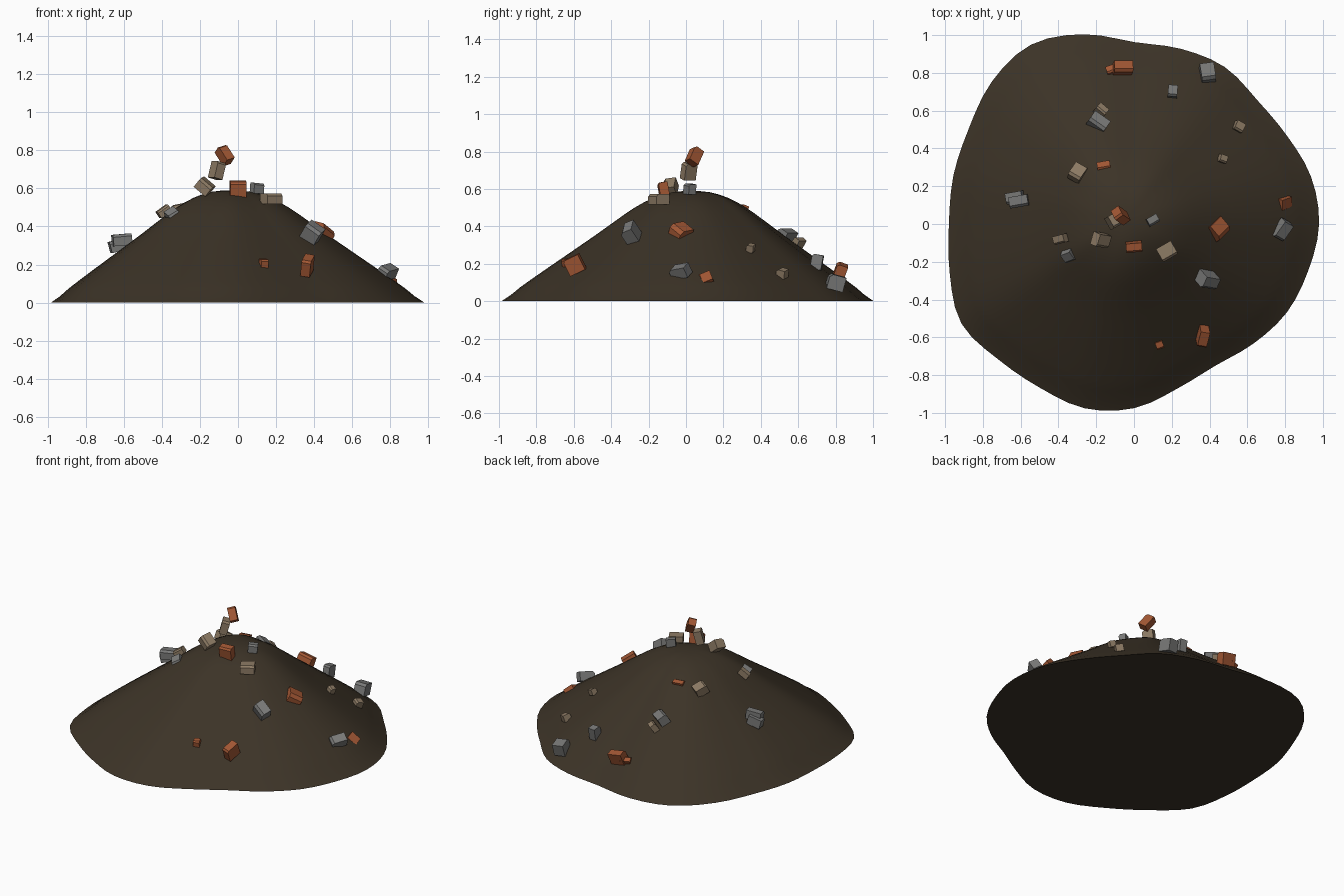
import bpy
import bmesh
from math import radians, cos, sin, tau
from mathutils import Euler, Matrix, Vector

default_cube = bpy.data.objects.get("Cube")
if default_cube:
    bpy.data.objects.remove(default_cube, do_unlink=True)


def make_material(name, colour):
    material = bpy.data.materials.new(name)
    material.use_nodes = True
    rgba = (*colour, 1)
    material.diffuse_color = rgba
    shader = material.node_tree.nodes["Principled BSDF"]
    shader.inputs["Base Color"].default_value = rgba
    shader.inputs["Roughness"].default_value = 0.9
    return material


def finish_object(name, bm, material):
    bmesh.ops.recalc_face_normals(bm, faces=bm.faces)
    mesh = bpy.data.meshes.new(name)
    bm.to_mesh(mesh)
    bm.free()
    mesh.materials.append(material)
    obj = bpy.data.objects.new(name, mesh)
    bpy.context.collection.objects.link(obj)
    return obj


soil = make_material("dark soil", (0.045, 0.033, 0.02))
terracotta = make_material("terracotta brick", (0.36, 0.095, 0.034))
concrete = make_material("grey concrete", (0.19, 0.19, 0.185))
sandstone = make_material("tan stone", (0.27, 0.2, 0.13))

# Uneven outline of the mound: radius at every fifteen degrees
OUTLINE = [.98, .97, .935, .925, .96, .96, .963, 1.04, 1.095, 1.065, 1.01, .99,
           .98, 1.01, 1.055, 1.015, 1, 1.01, .975, .90, .865, .895, .935, .955]
# Height of the slope at even steps from the peak to the rim
SLOPE = [.59, .583, .553, .5, .43, .357, .287, .217, .147, .075, 0]
SEGMENTS = 72
PEAK = Vector((-.04, .03, 0))


def smooth_sample(values, position, closed):
    """Catmull-Rom sample along a list of numbers."""
    index = int(position)
    t = position - index
    last = len(values) - 1

    def pick(i):
        return values[i % len(values)] if closed else values[max(0, min(last, i))]

    a, b, c, d = (pick(index + k) for k in (-1, 0, 1, 2))
    return b + t * (c - a + t * (2*a - 5*b + 4*c - d + t * (3*(b - c) + d - a))) / 2


def build_mound():
    bm = bmesh.new()
    top = bm.verts.new(PEAK + Vector((0, 0, SLOPE[0])))
    steps = 2 * (len(SLOPE) - 1)
    rings = []
    for step in range(1, steps + 1):
        spread = step / steps
        height = smooth_sample(SLOPE, step / 2, False)
        ring = []
        for s in range(SEGMENTS):
            angle = tau * s / SEGMENTS
            radius = smooth_sample(OUTLINE, s * len(OUTLINE) / SEGMENTS, True)
            rim = Vector((radius * cos(angle), radius * sin(angle), 0))
            point = PEAK.lerp(rim, spread)
            point.z = height
            ring.append(bm.verts.new(point))
        rings.append(ring)
    for s in range(SEGMENTS):
        n = (s + 1) % SEGMENTS
        bm.faces.new((top, rings[0][s], rings[0][n]))
        for inner, outer in zip(rings, rings[1:]):
            bm.faces.new((inner[s], outer[s], outer[n], inner[n]))
    bm.faces.new(rings[-1])
    mound = finish_object("soil_mound", bm, soil)
    bpy.context.view_layer.objects.active = mound
    mound.select_set(True)
    bpy.ops.object.shade_smooth_by_angle(angle=radians(40))
    mound.select_set(False)


def build_chunk(name, material, centre, size, turn):
    """A broken block: a box with one chipped long edge."""
    bm = bmesh.new()
    bmesh.ops.create_cube(bm, size=1, matrix=Matrix.Diagonal((*size, 1)))
    chipped = [e for e in bm.edges
               if all(v.co.y < 0 and v.co.z > 0 for v in e.verts)]
    bmesh.ops.bevel(bm, geom=chipped, offset=min(size) * .22, segments=1,
                    affect='EDGES')
    obj = finish_object(name, bm, material)
    obj.location = centre
    obj.rotation_euler = Euler([radians(a) for a in turn])


# Loose chunks: centre, size, turn in degrees
BRICKS = [
    ((-.06, .825, .16), (.10, .06, .08), (-20, 10, 0)),
    ((-.11, .815, .14), (.07, .04, .05), (-30, 0, 20)),
    ((-.16, .305, .49), (.07, .04, .05), (-20, 0, 10)),
    ((-.07, .045, .775), (.05, .06, .09), (-35, -15, 35)),
    ((0, -.12, .595), (.085, .05, .085), (10, 0, 5)),
    ((.44, -.03, .36), (.09, .09, .09), (10, 30, 45)),
    ((.79, .11, .11), (.07, .07, .06), (30, 40, 20)),
    ((.365, -.595, .195), (.05, .09, .09), (25, 10, -10)),
    ((.135, -.64, .205), (.04, .04, .045), (10, 0, 20)),
]
BLOCKS = [
    ((-.19, .535, .35), (.10, .065, .07), (-30, 0, -35)),
    ((-.63, .14, .30), (.09, .06, .06), (0, -15, 10)),
    ((-.61, .12, .33), (.10, .06, .06), (0, -5, 10)),
    ((.39, .80, .10), (.075, .09, .08), (-15, 5, 8)),
    ((.205, .70, .21), (.05, .06, .08), (-10, 0, -5)),
    ((.10, .02, .60), (.06, .045, .055), (0, 5, 30)),
    ((-.345, -.165, .46), (.06, .06, .05), (30, -30, 20)),
    ((.39, -.295, .365), (.09, .07, .09), (25, 35, -10)),
    ((.785, -.03, .16), (.06, .10, .06), (10, 30, -30)),
]
STONES = [
    ((-.175, .60, .31), (.06, .04, .06), (-35, 0, -40)),
    ((-.30, .27, .48), (.07, .08, .06), (-25, -10, -30)),
    ((.555, .515, .15), (.05, .05, .045), (-15, 15, -30)),
    ((.47, .345, .285), (.04, .04, .04), (-10, 20, -20)),
    ((-.11, .015, .695), (.05, .07, .09), (0, 15, 30)),
    ((-.175, -.085, .61), (.08, .07, .06), (10, 40, -10)),
    ((-.39, -.08, .48), (.07, .045, .04), (0, -35, 15)),
    ((.175, -.145, .545), (.09, .08, .055), (0, 0, 30)),
]

build_mound()
for label, material, chunks in (("brick_chunk", terracotta, BRICKS),
                                ("concrete_chunk", concrete, BLOCKS),
                                ("stone_chunk", sandstone, STONES)):
    for number, (centre, size, turn) in enumerate(chunks, start=1):
        build_chunk(f"{label}_{number}", material, centre, size, turn)
